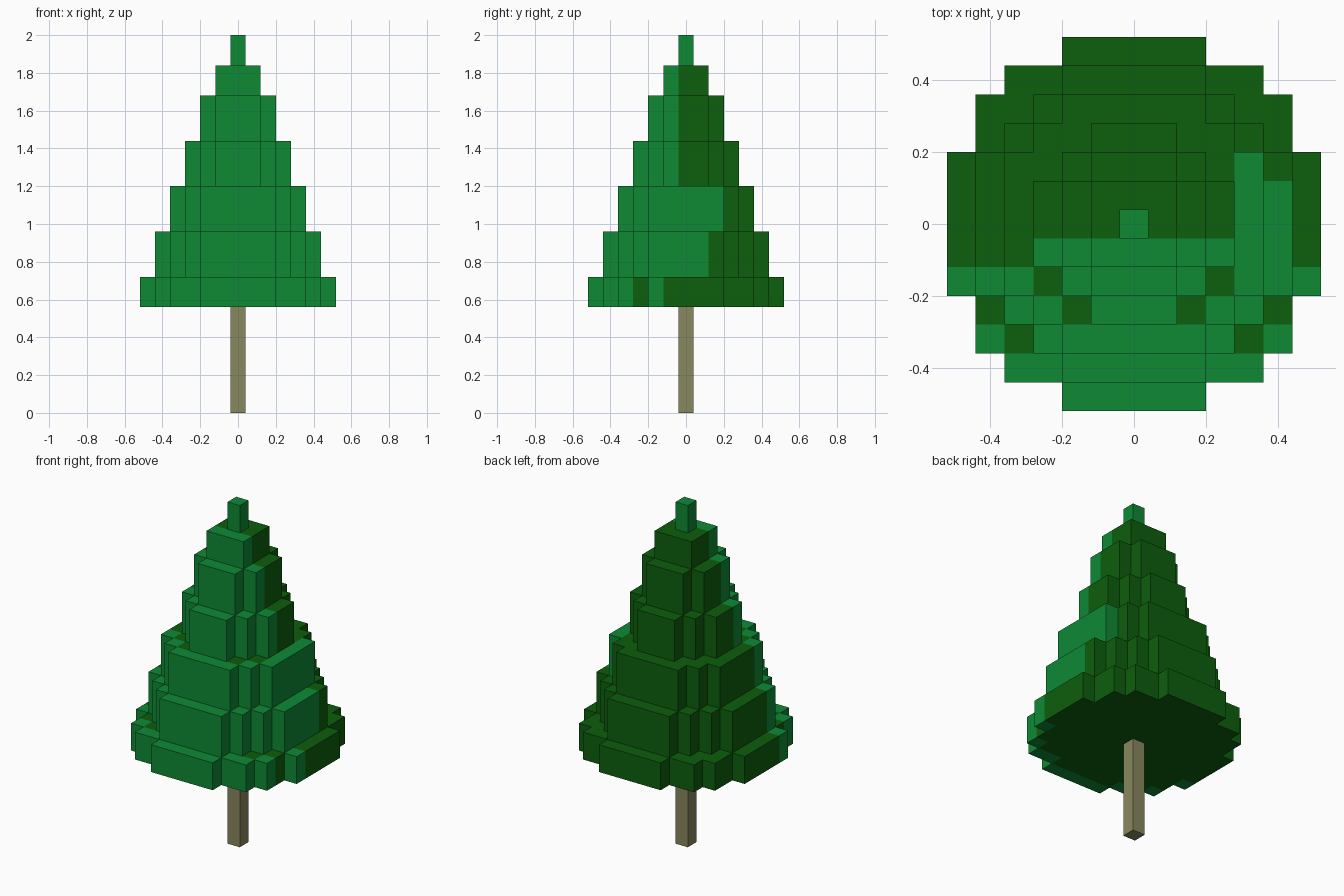
import bpy
import bmesh

if "Cube" in bpy.data.objects:
    bpy.data.objects.remove(bpy.data.objects["Cube"], do_unlink=True)

U = 0.08  # size of one block


def make_material(name, rgb):
    mat = bpy.data.materials.new(name)
    mat.use_nodes = True
    color = (*rgb, 1.0)
    mat.diffuse_color = color
    mat.node_tree.nodes["Principled BSDF"].inputs["Base Color"].default_value = color
    return mat


light = make_material("light green", (0.0044, 0.254, 0.0356))
dark = make_material("dark green", (0.004, 0.112, 0.004))
wood = make_material("pale wood", (0.25, 0.245, 0.114))


def disc(r):
    """Block cells inside a circle of radius r + 0.5 blocks."""
    span = range(-r, r + 1)
    return {(x, y) for x in span for y in span if x * x + y * y <= (r + 0.5) ** 2}


def build_tier(name, cells, below, above, z0, z1, mats, slot):
    """Extruded block disc; caps covered by neighbouring tiers are left out."""
    bm = bmesh.new()

    def quad(points, index):
        face = bm.faces.new([bm.verts.new((x * U, y * U, z * U)) for x, y, z in points])
        face.material_index = index

    for x, y in sorted(cells):
        index = slot(x, y)
        corners = [(x - .5, y - .5), (x + .5, y - .5), (x + .5, y + .5), (x - .5, y + .5)]
        if (x, y) not in above:
            quad([(a, b, z1) for a, b in corners], index)
        if (x, y) not in below:
            quad([(a, b, z0) for a, b in reversed(corners)], index)
        # Outer walls
        for dx, dy in ((1, 0), (0, 1), (-1, 0), (0, -1)):
            if (x + dx, y + dy) not in cells:
                cx, cy = x + dx / 2, y + dy / 2
                ax, ay = cx + dy / 2, cy - dx / 2
                bx, by = cx - dy / 2, cy + dx / 2
                quad([(ax, ay, z0), (bx, by, z0), (bx, by, z1), (ax, ay, z1)], index)
    bmesh.ops.remove_doubles(bm, verts=bm.verts, dist=0.001)
    mesh = bpy.data.meshes.new(name)
    bm.to_mesh(mesh)
    bm.free()
    for mat in mats:
        mesh.materials.append(mat)
    obj = bpy.data.objects.new(name, mesh)
    bpy.context.collection.objects.link(obj)


# Tiers from the ground up: name, radius, bottom, top (in blocks)
tiers = [
    ("trunk", 0, 0, 7),
    ("branches_1", 6, 7, 9),
    ("branches_2", 5, 9, 12),
    ("branches_3", 4, 12, 15),
    ("branches_4", 3, 15, 18),
    ("branches_5", 2, 18, 21),
    ("branches_6", 1, 21, 23),
    ("tree_tip", 0, 23, 25),
]
# Light patch on the left side: last light row of the outermost column
side_patch = {"branches_2": 1, "branches_3": 2}

discs = [disc(t[1]) for t in tiers]
for i, (name, r, z0, z1) in enumerate(tiers):
    cells = discs[i]
    below = discs[i - 1] if i > 0 else set()
    above = discs[i + 1] if i + 1 < len(tiers) else set()

    # Front-most block of each column is light, the rest dark
    def slot(x, y):
        if name == "trunk":
            return 0
        front = (x, y - 1) not in cells
        patch = x == r and y <= side_patch.get(name, -99)
        return 0 if front or patch else 1

    mats = [wood] if name == "trunk" else [light, dark]
    build_tier(name, cells, below, above, z0, z1, mats, slot)
